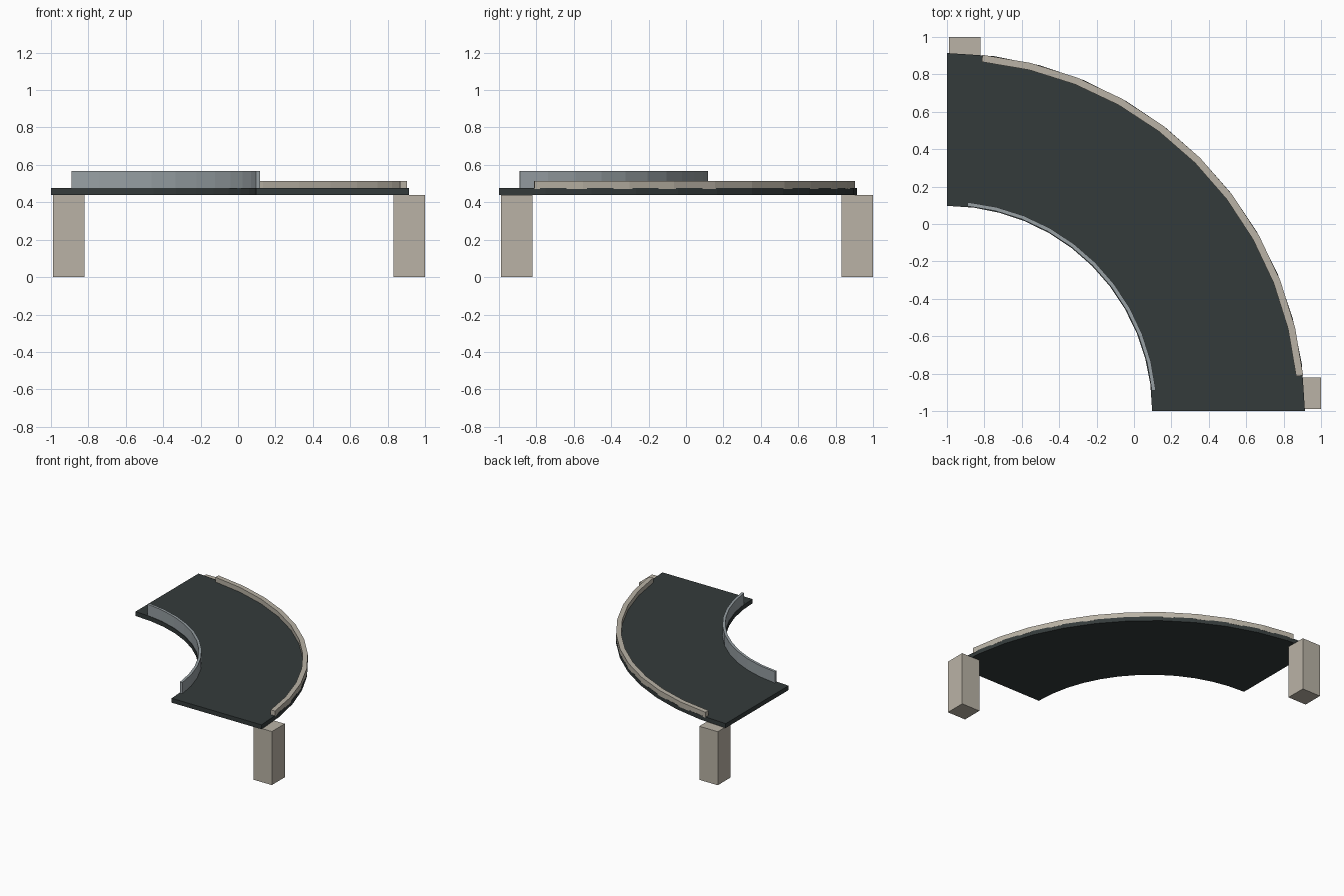
import bpy, bmesh
from math import radians, cos, sin

if "Cube" in bpy.data.objects:
    bpy.data.objects.remove(bpy.data.objects["Cube"], do_unlink=True)


def material(name, rgb):
    m = bpy.data.materials.new(name)
    m.use_nodes = True
    m.diffuse_color = (*rgb, 1)
    m.node_tree.nodes["Principled BSDF"].inputs["Base Color"].default_value = (*rgb, 1)
    return m


asphalt = material("dark asphalt", (0.034, 0.043, 0.043))
concrete = material("pale concrete", (0.49, 0.45, 0.38))
steel = material("grey steel", (0.31, 0.35, 0.37))


def finish(bm, name, mat):
    bmesh.ops.recalc_face_normals(bm, faces=bm.faces)
    mesh = bpy.data.meshes.new(name)
    bm.to_mesh(mesh)
    bm.free()
    mesh.materials.append(mat)
    obj = bpy.data.objects.new(name, mesh)
    bpy.context.collection.objects.link(obj)
    return obj


def arc_slab(name, mat, r_in, r_out, z0, z1, start, segments):
    """Rectangular section swept about the corner (-1, -1)."""
    bm = bmesh.new()
    section = [(r_in, z0), (r_out, z0), (r_out, z1), (r_in, z1)]
    rings = []
    for i in range(segments + 1):
        a = radians(start + (90 - 2 * start) * i / segments)
        rings.append([bm.verts.new((r * cos(a) - 1, r * sin(a) - 1, z)) for r, z in section])
    for a, b in zip(rings, rings[1:]):
        for k in range(4):
            j = (k + 1) % 4
            bm.faces.new((a[k], a[j], b[j], b[k]))
    bm.faces.new(rings[0])
    bm.faces.new(rings[-1])
    return finish(bm, name, mat)


def post(name, x, y):
    bm = bmesh.new()
    bmesh.ops.create_cube(bm, size=1)
    bmesh.ops.scale(bm, vec=(0.168, 0.168, 0.44), verts=bm.verts)
    bmesh.ops.translate(bm, vec=(x, y, 0.22), verts=bm.verts)
    return finish(bm, name, concrete)


# Curved road deck
arc_slab("road_deck", asphalt, 1.097, 1.914, 0.44, 0.476, 0, 12)

# Low outer kerb and taller inner barrier
arc_slab("outer_kerb", concrete, 1.876, 1.914, 0.47, 0.515, 5.7, 10)
arc_slab("inner_barrier", steel, 1.101, 1.122, 0.47, 0.568, 5.7, 10)

# Support posts at the outer corners
post("back_post", -0.905, 0.916)
post("front_post", 0.916, -0.905)
